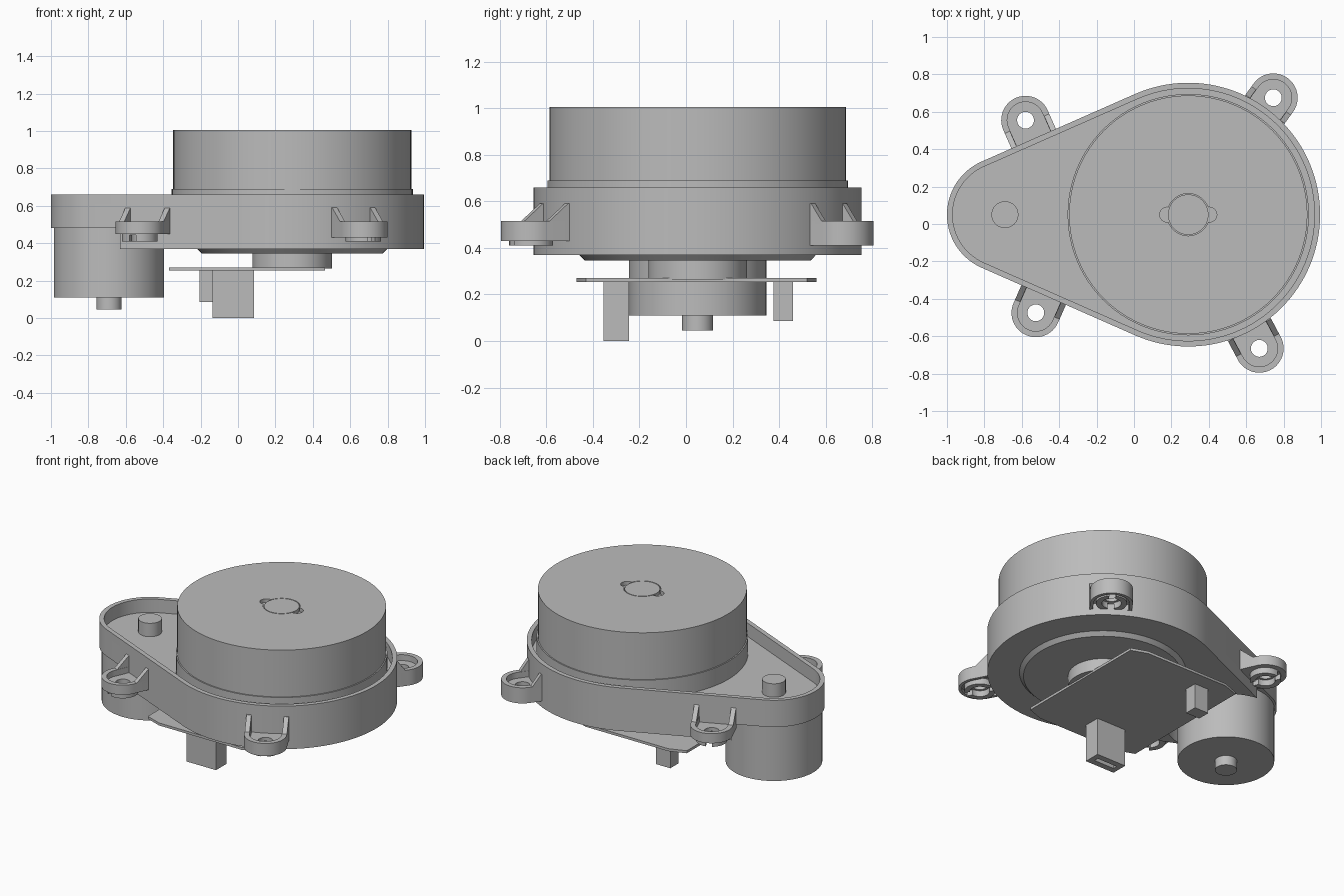
import bpy, bmesh, math
from mathutils import Matrix, Vector

if "Cube" in bpy.data.objects:
    bpy.data.objects.remove(bpy.data.objects["Cube"])

grey = bpy.data.materials.new("plain_grey")
grey.use_nodes = True
grey.diffuse_color = (0.5, 0.5, 0.5, 1)
grey.node_tree.nodes["Principled BSDF"].inputs["Base Color"].default_value = (0.5, 0.5, 0.5, 1)

HEAD = Vector((0.29, 0.05))      # spinning head axis
DRIVE = Vector((-0.69, 0.05))    # motor axis
TOP, BOTTOM, FLOOR = 0.66, 0.37, 0.57


def extrude(name, points, vector, matrix=Matrix()):
    """Solid made by sweeping a closed outline along a vector."""
    bm = bmesh.new()
    face = bm.faces.new([bm.verts.new(p) for p in points])
    swept = bmesh.ops.extrude_face_region(bm, geom=[face])["geom"]
    bmesh.ops.translate(bm, vec=vector, verts=[v for v in swept if isinstance(v, bmesh.types.BMVert)])
    bmesh.ops.transform(bm, matrix=matrix, verts=bm.verts)
    bmesh.ops.recalc_face_normals(bm, faces=bm.faces)
    mesh = bpy.data.meshes.new(name)
    bm.to_mesh(mesh)
    bm.free()
    mesh.materials.append(grey)
    obj = bpy.data.objects.new(name, mesh)
    bpy.context.collection.objects.link(obj)
    return obj


def prism(name, outline, z0, z1, matrix=Matrix()):
    return extrude(name, [(x, y, z0) for x, y in outline], (0, 0, z1 - z0), matrix)


def arc(center, radius, start, end, steps):
    return [(center[0] + radius * math.cos(start + (end - start) * i / steps),
             center[1] + radius * math.sin(start + (end - start) * i / steps)) for i in range(steps + 1)]


def cylinder(name, center, radius, z0, z1, matrix=Matrix(), sides=64):
    return prism(name, arc(center, radius, 0, math.tau, sides)[:-1], z0, z1, matrix)


def box(name, x0, x1, y0, y1, z0, z1, matrix=Matrix()):
    return prism(name, [(x0, y0), (x1, y0), (x1, y1), (x0, y1)], z0, z1, matrix)


def cut(obj, cutter):
    """Subtract the cutter, then discard it."""
    mod = obj.modifiers.new("cut", "BOOLEAN")
    mod.operation, mod.solver, mod.object = "DIFFERENCE", "EXACT", cutter
    bpy.context.view_layer.update()
    graph = bpy.context.evaluated_depsgraph_get()
    mesh = bpy.data.meshes.new_from_object(obj.evaluated_get(graph))
    obj.modifiers.clear()
    obj.data = mesh
    bpy.data.objects.remove(cutter)


def teardrop(inset):
    """Outline wrapping the head and drive circles with tangent sides."""
    big, small = 0.705 - inset, 0.31 - inset
    a = math.pi / 2 + math.asin((big - small) / (HEAD.x - DRIVE.x))
    return arc(HEAD, big, -a, a, 80) + arc(DRIVE, small, a, math.tau - a, 32)


# Housing: open tray, shallower at the motor end
housing = prism("housing", teardrop(0), BOTTOM, TOP)
cut(housing, prism("tray_cutter", teardrop(0.03), FLOOR, 0.8))
cut(housing, cylinder("motor_cutter", DRIVE, 0.37, 0.2, 0.48))

# Spinning head with flange and keyed cap
cylinder("head_flange", HEAD, 0.645, FLOOR, 0.69, sides=96)
head = cylinder("spinning_head", HEAD, 0.637, 0.685, 1.005, sides=96)
for x in (-0.113, 0.113):
    cut(head, cylinder("key_cutter", HEAD + Vector((x, 0)), 0.04, 0.98, 1.1, sides=24))
cut(head, cylinder("cap_cutter", HEAD, 0.113, 0.98, 1.1))
cylinder("head_cap", HEAD, 0.108, 0.975, 1.005)

# Drive motor, shaft end and pulley
cylinder("motor", DRIVE, 0.295, 0.11, 0.485)
cylinder("motor_shaft", DRIVE, 0.067, 0.045, 0.12, sides=32)
cylinder("pulley", DRIVE, 0.072, FLOOR - 0.01, TOP, sides=32)

# Tapered bearing plate and hub under the housing
plate = cylinder("bearing_plate", HEAD, 0.51, 0.345, BOTTOM + 0.001)
for v in plate.data.vertices:
    if v.co.z < 0.35:
        v.co.xy = HEAD + (v.co.xy - HEAD) * 0.95
cylinder("bearing_hub", HEAD, 0.212, 0.265, 0.35)

# Circuit board with clipped corners, and its two connectors
x0, x1, y0, y1, cx, cy = -0.37, 0.465, -0.47, 0.56, 0.11, 0.04
prism("circuit_board", [(x0 + cx, y0), (x1 - cx, y0), (x1, y0 + cy), (x1, y1 - cy),
                        (x1 - cx, y1), (x0 + cx, y1), (x0, y1 - cy), (x0, y0 + cy)], 0.253, 0.27)
socket = box("large_connector", -0.135, 0.085, -0.355, -0.245, 0, 0.255)
cut(socket, box("socket_cutter", -0.1, 0.05, -0.315, -0.285, -0.1, 0.06))
box("small_connector", -0.205, -0.1, 0.375, 0.46, 0.085, 0.255)


def ear_outline(radius, back):
    return [(-back, -radius)] + arc((0, 0), radius, -math.pi / 2, math.pi / 2, 24) + [(-back, radius)]


def mounting_ear(label, hole, outward, gap, skirt):
    """Cupped screw ear with gussets and a slotted foot ring."""
    m = Matrix.Translation((*hole, 0)) @ Matrix.Rotation(math.atan2(outward[1], outward[0]), 4, "Z")
    back = gap + 0.02
    ear = prism(label + "_ear", ear_outline(0.13, back), skirt, 0.515, m)
    cut(ear, prism("cup_cutter", ear_outline(0.098, gap), 0.475, 0.6, m))
    cut(ear, cylinder("hole_cutter", (0, 0), 0.045, 0.3, 0.6, m, 32))
    if skirt < 0.44:
        cut(ear, prism("skirt_cutter", ear_outline(0.11, gap), 0.3, 0.45, m))
    foot = cylinder(label + "_foot_ring", (0, 0), 0.095, 0.41, 0.452, m, 32)
    cut(foot, cylinder("foot_cutter", (0, 0), 0.06, 0.3, 0.5, m, 32))
    cut(foot, box("slot_cutter", -0.2, 0.2, -0.02, 0.02, 0.3, 0.445, m))
    for name, y in (("_gusset_a", -0.13), ("_gusset_b", 0.1)):
        extrude(label + name, [(-back, y, 0.5), (-0.02, y, 0.5), (-0.02, y, 0.515),
                               (-gap, y, 0.59), (-back, y, 0.59)], (0, 0.03, 0), m)


mounting_ear("back_right", (-0.58, 0.555), (-0.403, 0.915), 0.108, 0.45)
mounting_ear("front_right", (-0.525, -0.475), (-0.403, -0.915), 0.105, 0.45)
mounting_ear("back_left", (0.745, 0.675), (0.455, 0.625), 0.075, 0.41)
mounting_ear("front_left", (0.67, -0.665), (0.38, -0.715), 0.11, 0.43)

# Smooth the round walls, keep edges crisp
bpy.ops.object.select_all(action="DESELECT")
for obj in bpy.context.collection.objects:
    if obj.type == "MESH":
        obj.select_set(True)
        bpy.context.view_layer.objects.active = obj
bpy.ops.object.shade_smooth_by_angle(angle=math.radians(30))
